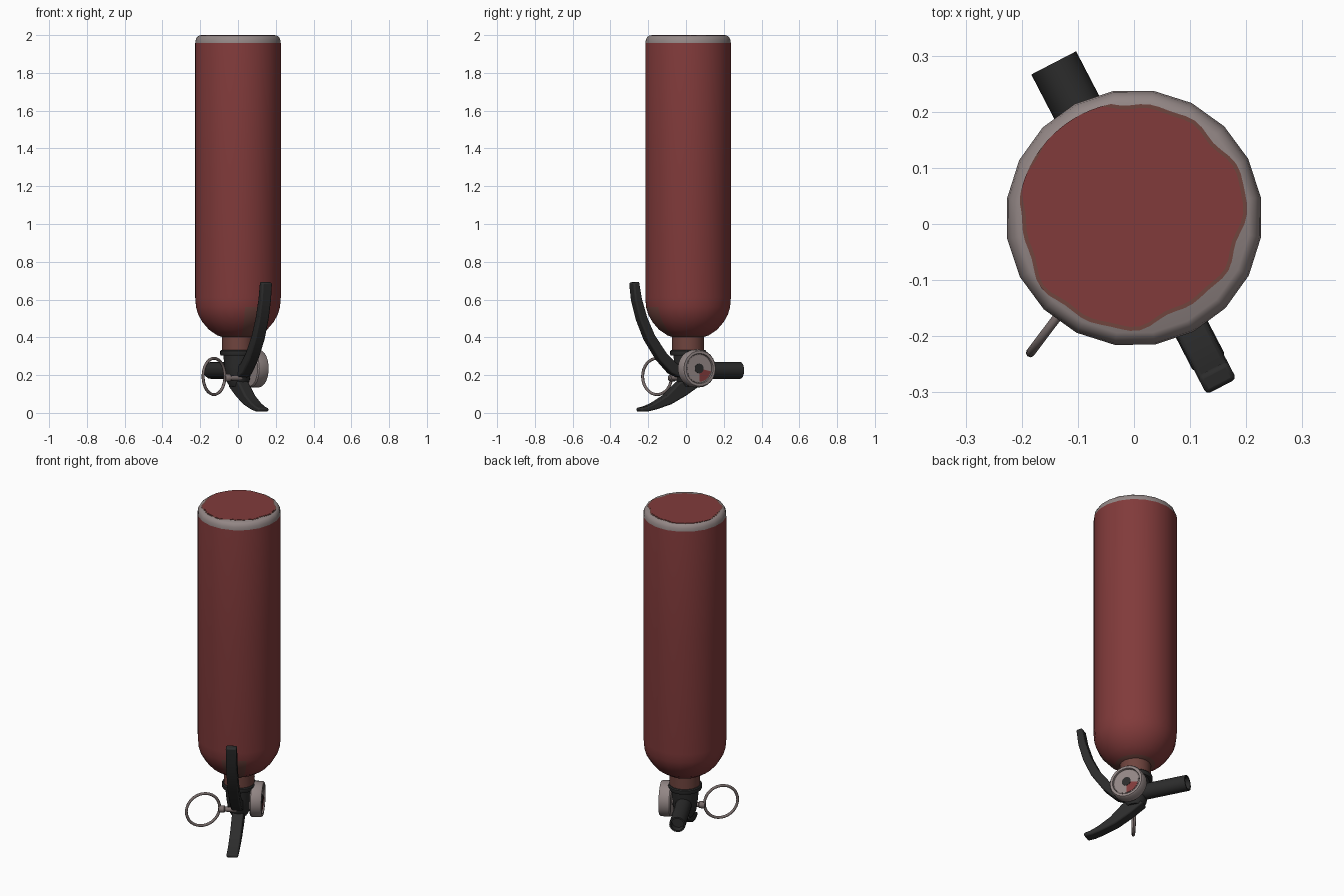
import bpy, bmesh
from math import sin, cos, pi, radians, atan2
from mathutils import Matrix, Vector

cube = bpy.data.objects.get("Cube")
if cube:
    bpy.data.objects.remove(cube, do_unlink=True)


def material(name, r, g, b):
    m = bpy.data.materials.new(name)
    m.use_nodes = True
    m.diffuse_color = (r, g, b, 1)
    m.node_tree.nodes["Principled BSDF"].inputs["Base Color"].default_value = (r, g, b, 1)
    return m


red = material("red paint", .22, .043, .043)
worn = material("worn red", .16, .058, .048)
grey = material("bare metal", .29, .24, .235)
dull = material("dull metal", .2, .16, .155)
black = material("black plastic", .025, .025, .025)

# Frame of the valve: local x runs along the levers, local y towards the gauge
FRAME = Matrix.Translation((0, .011, 0)) @ Matrix.Rotation(radians(-62.6), 4, 'Z')
SIDE = Matrix.Rotation(-pi / 2, 4, 'X')
BACK = Matrix.Rotation(-pi / 2, 4, 'Y')


def finish(name, bm, mats, place=Matrix(), angle=40, bevel=0):
    bmesh.ops.remove_doubles(bm, verts=bm.verts, dist=1e-5)
    bmesh.ops.recalc_face_normals(bm, faces=bm.faces)
    bm.transform(FRAME @ place)
    me = bpy.data.meshes.new(name)
    bm.to_mesh(me)
    bm.free()
    ob = bpy.data.objects.new(name, me)
    bpy.context.collection.objects.link(ob)
    for m in mats:
        me.materials.append(m)
    if bevel:
        mod = ob.modifiers.new("soft edges", 'BEVEL')
        mod.width, mod.segments = bevel, 2
    bpy.ops.object.select_all(action='DESELECT')
    ob.select_set(True)
    bpy.context.view_layer.objects.active = ob
    bpy.ops.object.shade_smooth_by_angle(angle=radians(angle))
    return ob


def lathe(name, profile, mats, place=Matrix(), steps=24, angle=40):
    bm = bmesh.new()
    vs = [bm.verts.new((r, 0, z)) for r, z in profile]
    es = [bm.edges.new(p) for p in zip(vs, vs[1:])]
    bmesh.ops.spin(bm, geom=vs + es, axis=(0, 0, 1), cent=(0, 0, 0),
                   angle=2 * pi, steps=steps, use_duplicate=False)
    return finish(name, bm, mats, place, angle)


def plate(name, outline, z, thick, mat, place=Matrix()):
    bm = bmesh.new()
    face = bm.faces.new([bm.verts.new((x, y, z)) for x, y in outline])
    ext = bmesh.ops.extrude_face_region(bm, geom=[face])["geom"]
    for v in ext:
        if isinstance(v, bmesh.types.BMVert):
            v.co.z += thick
    return finish(name, bm, [mat], place)


def lever(name, path, half):
    # Box section swept along (x, z, thickness) points
    bm = bmesh.new()
    rings = []
    for i, (x, z, t) in enumerate(path):
        a, b = path[max(i - 1, 0)], path[min(i + 1, len(path) - 1)]
        n = Vector((a[1] - b[1], 0, b[0] - a[0])).normalized() * t / 2
        c = Vector((x, 0, z))
        w = Vector((0, half, 0))
        rings.append([bm.verts.new(p) for p in (c + n + w, c + n - w, c - n - w, c - n + w)])
    for a, b in zip(rings, rings[1:]):
        for k in range(4):
            j = (k + 1) % 4
            bm.faces.new((a[k], a[j], b[j], b[k]))
    bm.faces.new(rings[0])
    bm.faces.new(rings[-1])
    return finish(name, bm, [black], bevel=.008)


# Tank: rounded shoulder at the valve, flat base on top
tank = lathe("tank", [(.08, .4), (.11, .41), (.155, .44), (.19, .48), (.213, .52),
                      (.225, .56), (.229, .61), (.229, 1.3), (.229, 1.958), (.226, 1.976),
                      (.219, 1.99), (.207, 1.998), (0, 1.998)],
             [red, grey, worn], steps=20, angle=60)
inverse = FRAME.inverted()
for p in tank.data.polygons:
    c = inverse @ p.center
    heading = abs(atan2(c.y, c.x))
    if c.z > 1.958:
        p.material_index = 1
    elif c.z < .425 or (c.z < .58 and heading < .4):
        p.material_index = 2


# Paint left on the base, with a ragged edge and a worn fringe
def ragged(size):
    pts = []
    for i in range(72):
        a = 2 * pi * i / 72
        r = size + .006 * sin(3 * a + 1) + .004 * sin(7 * a) + .003 * sin(13 * a + 2)
        p = Vector((r * cos(a) - .007, r * sin(a) + .008))
        if p.length > .207:
            p *= .207 / p.length
        # turn back so that the offset is along the model's own axes
        p = Matrix.Rotation(radians(62.6), 2) @ p
        pts.append((p.x, p.y))
    return pts


plate("base_paint_fringe", ragged(.201), 1.997, .002, worn)
plate("base_paint", ragged(.194), 1.997, .003, red)

# Neck and valve
lathe("neck", [(0, .32), (.085, .32), (.085, .42), (0, .42)], [worn], steps=20)
lathe("valve_collar", [(0, .305), (.092, .305), (.095, .31), (.095, .328), (.09, .333), (0, .333)],
      [black])
lathe("valve_body", [(0, .14), (.045, .14), (.062, .17), (.072, .24), (.078, .31), (0, .31)],
      [black], steps=16)

# Levers
lever("carry_handle", [(.322, .692, .036), (.308, .6, .042), (.278, .5, .046), (.232, .4, .05),
                       (.162, .3, .055), (.095, .235, .06), (.01, .205, .07)], .03)
lever("squeeze_lever", [(.294, .016, .02), (.25, .022, .028), (.204, .036, .036),
                        (.125, .07, .055), (.046, .125, .08), (-.033, .175, .08)], .032)

# Discharge nozzle
lathe("nozzle", [(0, 0), (.045, 0), (.045, .311), (.036, .311), (.036, .27), (0, .27)],
      [black], Matrix.Translation((0, 0, .225)) @ BACK, steps=16)

# Pressure gauge: housing, dial, red sector and hub
gauge = Matrix.Translation((0, 0, .235)) @ SIDE
lathe("gauge_housing", [(0, .03), (.035, .03), (.035, .068), (.094, .068), (.1, .075), (.1, .125),
                        (.094, .134), (.08, .134), (.077, .124), (0, .124)], [grey], gauge)


def arc(radius, start, end, n):
    return [(radius * cos(radians(start + (end - start) * i / n)),
             radius * sin(radians(start + (end - start) * i / n))) for i in range(n + 1)]


plate("gauge_dial", arc(.076, 0, 345, 23), .123, .003, dull, gauge)
plate("gauge_face", arc(.071, 0, 345, 23), .123, .004, grey, gauge)
plate("gauge_red_sector", arc(.07, 92, 168, 8) + [(0, 0)], .123, .005, red, gauge)
plate("gauge_hub", arc(.026, 0, 337.5, 15), .123, .007, black, gauge)

# Safety pin and pull ring
lathe("safety_pin", [(0, -.105), (.016, -.105), (.02, -.1), (.02, -.075), (.014, -.07), (.014, 0), (0, 0)],
      [dull], Matrix.Translation((.049, 0, .185)) @ SIDE, steps=12)
bpy.ops.mesh.primitive_torus_add(major_radius=.096, minor_radius=.008, major_segments=32,
                                 minor_segments=8, location=(-.127, -.153, .193),
                                 rotation=(pi / 2, 0, radians(53)))
ring = bpy.context.object
ring.name = "pull_ring"
ring.data.materials.append(dull)
bpy.ops.object.shade_smooth_by_angle(angle=radians(60))
